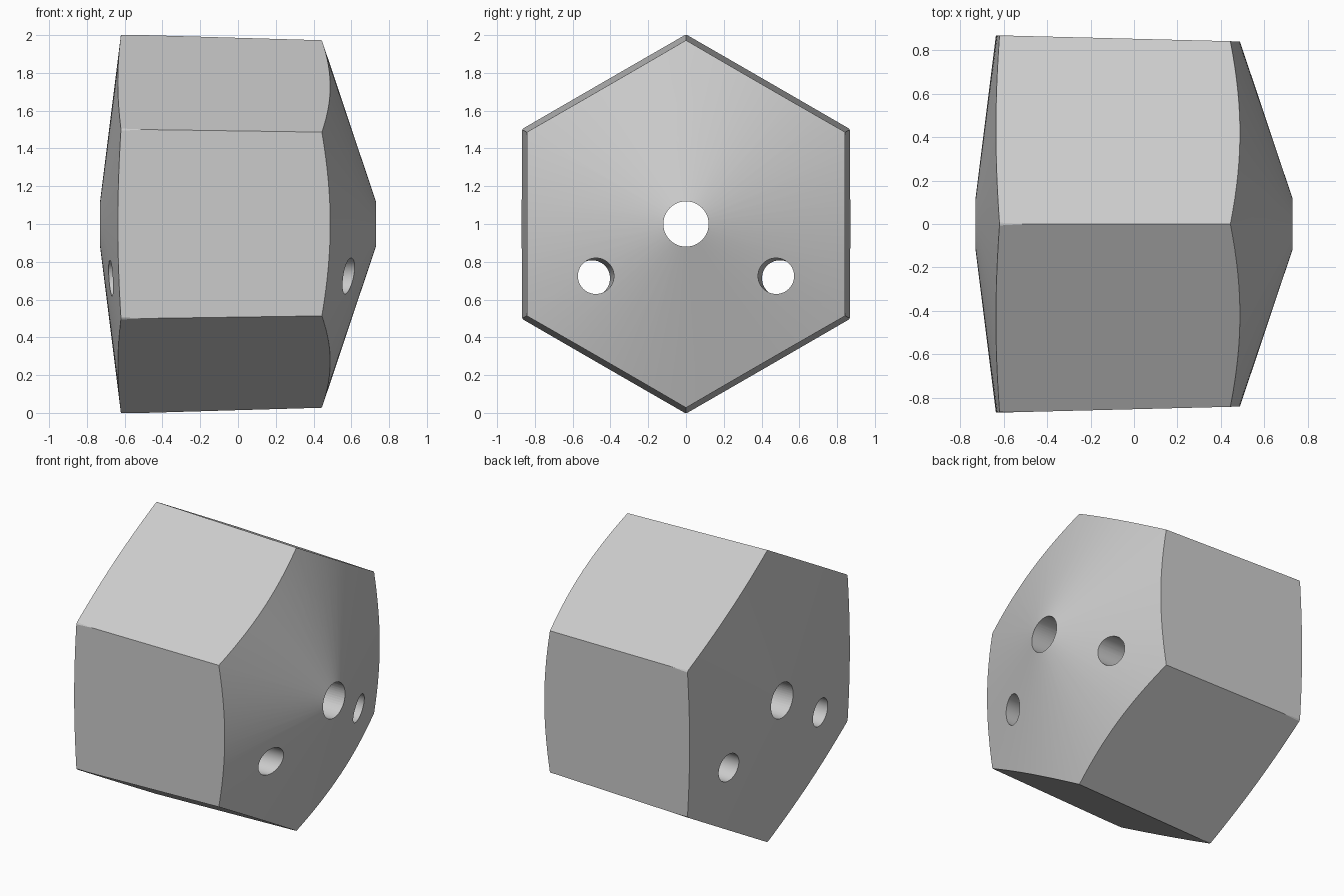
import bpy
import bmesh
from math import pi, sin, cos, radians
from mathutils import Matrix, Vector

SEGMENTS = 96
CENTRE = Vector((0, 0, 1))
BORE_RADIUS = 0.12
HOLE_RADIUS = 0.095

cube = bpy.data.objects.get("Cube")
if cube:
    bpy.data.objects.remove(cube, do_unlink=True)

grey = bpy.data.materials.new("light grey")
grey.use_nodes = True
colour = (0.6, 0.6, 0.6, 1)
grey.diffuse_color = colour
grey.node_tree.nodes["Principled BSDF"].inputs["Base Color"].default_value = colour


def make_object(name, bm):
    bmesh.ops.recalc_face_normals(bm, faces=bm.faces)
    mesh = bpy.data.meshes.new(name)
    bm.to_mesh(mesh)
    bm.free()
    mesh.materials.append(grey)
    obj = bpy.data.objects.new(name, mesh)
    bpy.context.collection.objects.link(obj)
    return obj


def rod(name, start, end, r_start, r_end, sides):
    """Capped, optionally tapered prism from start to end."""
    axis = end - start
    bm = bmesh.new()
    bmesh.ops.create_cone(bm, cap_ends=True, segments=sides, radius1=r_start,
                          radius2=r_end, depth=axis.length)
    turn = axis.to_track_quat('Z', 'Y').to_matrix().to_4x4()
    bm.transform(Matrix.Translation((start + end) / 2) @ turn)
    return make_object(name, bm)


def lathe_x(name, profile):
    """Revolve (x, radius) points around the x axis."""
    bm = bmesh.new()
    verts = [bm.verts.new((x, 0, r)) for x, r in profile]
    edges = [bm.edges.new(pair) for pair in zip(verts, verts[1:])]
    bmesh.ops.spin(bm, geom=verts + edges, cent=(0, 0, 0), axis=(1, 0, 0),
                   angle=2 * pi, steps=SEGMENTS, use_duplicate=False)
    bmesh.ops.remove_doubles(bm, verts=bm.verts, dist=0.0001)
    bm.transform(Matrix.Translation(CENTRE))
    return make_object(name, bm)


def combine(target, tool, operation):
    mod = target.modifiers.new(operation.lower(), 'BOOLEAN')
    mod.operation = operation
    mod.solver = 'EXACT'
    mod.object = tool
    bpy.context.view_layer.objects.active = target
    bpy.ops.object.modifier_apply(modifier=mod.name)
    bpy.data.objects.remove(tool, do_unlink=True)


# Round blank with a shallow cone at the right end and a steeper one at the left
body = lathe_x("hex_body", [(-0.745, 0), (-0.62, 1), (0.435, 1), (0.77, 0)])

# Slightly tapered hexagonal flanks with corners at top and bottom
flanks = rod("hex_flanks", CENTRE + Vector((-1, 0, 0)), CENTRE + Vector((1, 0, 0)),
             1.0147, 0.9565, 6)
lowest = min(v.co.z for v in flanks.data.vertices)
if lowest > 0.05:  # flat side down: turn a corner to the bottom
    flanks.data.transform(Matrix.Translation(CENTRE) @ Matrix.Rotation(radians(30), 4, 'X')
                          @ Matrix.Translation(-CENTRE))
combine(body, flanks, 'INTERSECT')

# Central bore
bore = rod("bore_cutter", CENTRE + Vector((-1, 0, 0)), CENTRE + Vector((1, 0, 0)),
           BORE_RADIUS, BORE_RADIUS, 48)
combine(body, bore, 'DIFFERENCE')

# Three outer holes, leaning with the taper of the flanks
for i in range(3):
    angle = 2 * pi * i / 3
    outward = Vector((0, sin(angle), cos(angle)))
    start = CENTRE + Vector((-1, 0, 0)) + outward * 0.58
    end = CENTRE + Vector((1, 0, 0)) + outward * 0.543
    combine(body, rod("hole_cutter", start, end, HOLE_RADIUS, HOLE_RADIUS, 48), 'DIFFERENCE')

bpy.ops.object.select_all(action='DESELECT')
body.select_set(True)
bpy.context.view_layer.objects.active = body
bpy.ops.object.shade_smooth_by_angle(angle=radians(20))
